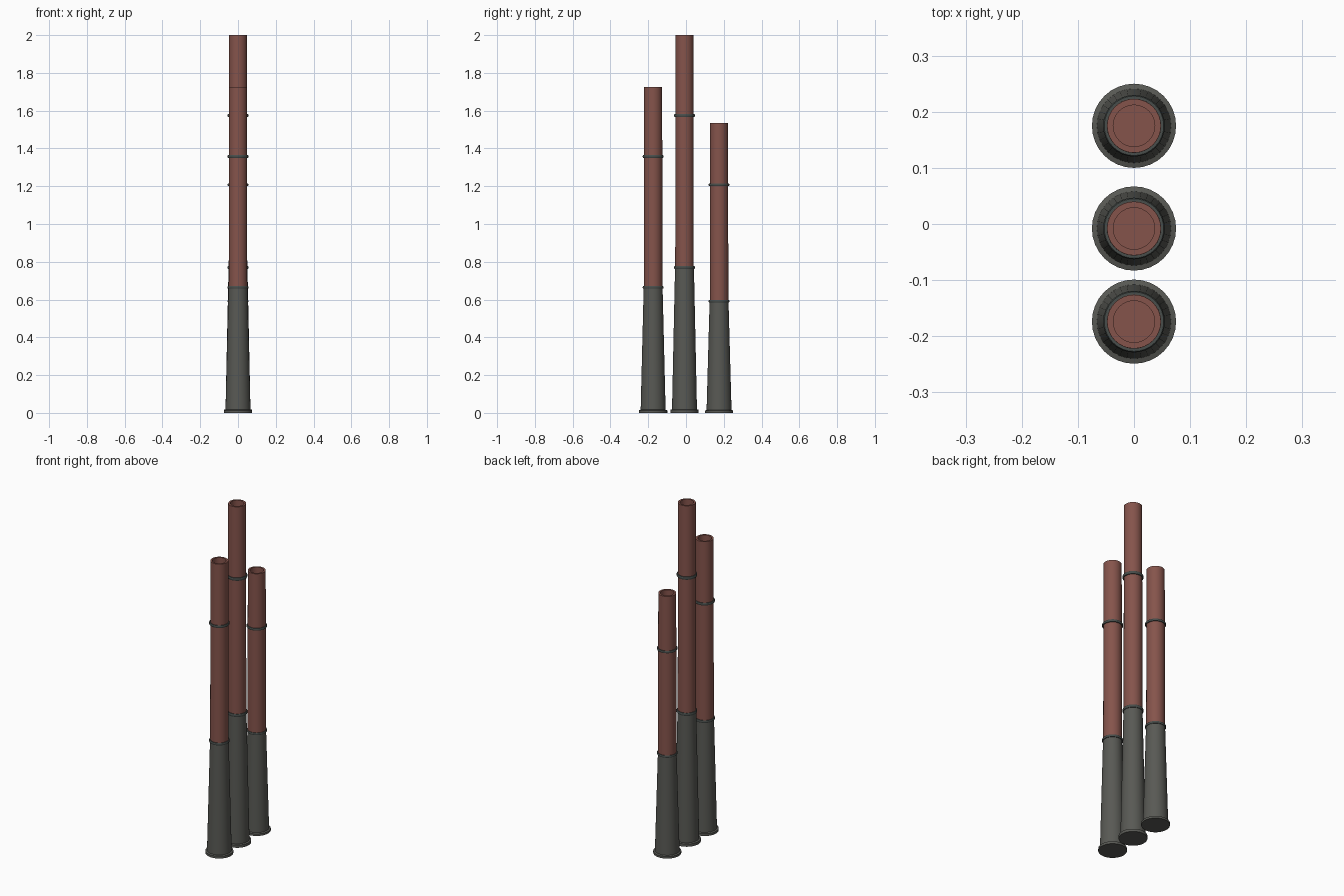
import bpy
import bmesh
import math

cube = bpy.data.objects.get("Cube")
if cube:
    bpy.data.objects.remove(cube, do_unlink=True)


def material(name, rgb):
    mat = bpy.data.materials.new(name)
    mat.use_nodes = True
    mat.diffuse_color = (*rgb, 1)
    mat.node_tree.nodes["Principled BSDF"].inputs["Base Color"].default_value = (*rgb, 1)
    return mat


BRICK = material("brick red", (0.235, 0.088, 0.071))
CONCRETE = material("dark concrete", (0.098, 0.1, 0.089))
BAND = material("band grey", (0.064, 0.075, 0.07))
SEGMENTS = 32


def lathe(name, profile, mat, y, closed=False):
    """Turn a (radius, height) profile about the vertical axis."""
    bm = bmesh.new()
    verts = [bm.verts.new((r, 0, z)) for r, z in profile]
    edges = [bm.edges.new(pair) for pair in zip(verts, verts[1:])]
    if closed:
        edges.append(bm.edges.new((verts[-1], verts[0])))
    bmesh.ops.spin(bm, geom=verts + edges, cent=(0, 0, 0), axis=(0, 0, 1),
                   angle=math.tau, steps=SEGMENTS)
    bmesh.ops.remove_doubles(bm, verts=bm.verts, dist=1e-5)
    bmesh.ops.recalc_face_normals(bm, faces=bm.faces)
    mesh = bpy.data.meshes.new(name)
    bm.to_mesh(mesh)
    bm.free()
    mesh.materials.append(mat)
    obj = bpy.data.objects.new(name, mesh)
    obj.location.y = y
    bpy.context.collection.objects.link(obj)
    bpy.ops.object.select_all(action='DESELECT')
    obj.select_set(True)
    bpy.context.view_layer.objects.active = obj
    bpy.ops.object.shade_smooth_by_angle(angle=math.radians(35))


def chimney(prefix, y, height):
    joint, upper = 0.385 * height, 0.787 * height
    half = 0.004 * height

    # Footing and tapered lower stack
    foot = 2 * half
    lathe(prefix + "_lower_stack",
          [(0, 0), (0.075, 0), (0.075, foot), (0.066, foot + 0.003),
           (0.05, joint), (0, joint)], CONCRETE, y)

    # Brick shaft with an open, recessed mouth
    floor = height - 0.1
    lathe(prefix + "_brick_shaft",
          [(0, joint), (0.049, joint), (0.048, height), (0.037, height),
           (0.037, floor), (0, floor)], BRICK, y)

    # Raised bands around the shaft
    for label, z in (("lower", joint), ("upper", upper)):
        lathe(f"{prefix}_{label}_band",
              [(0.046, z - half), (0.053, z - half), (0.055, z - half / 2),
               (0.055, z + half / 2), (0.053, z + half), (0.046, z + half)],
              BAND, y, closed=True)


for prefix, y, height in (("front", -0.174, 1.725),
                          ("middle", -0.008, 2.0),
                          ("back", 0.175, 1.535)):
    chimney(prefix + "_chimney", y, height)
